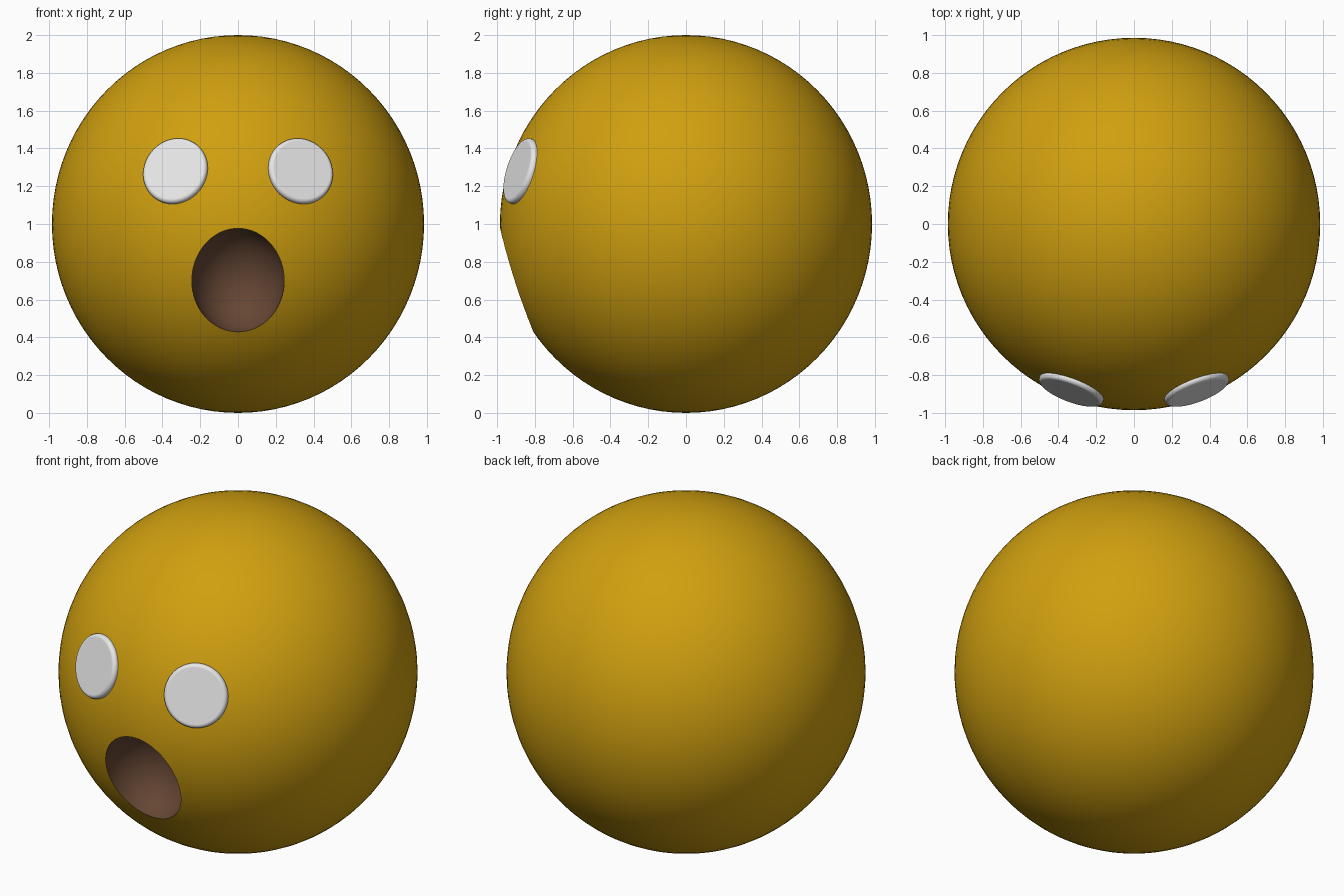
import bpy
from math import radians, sqrt
from mathutils import Vector

cube = bpy.data.objects.get("Cube")
if cube:
    bpy.data.objects.remove(cube)


def make_material(name, rgb):
    mat = bpy.data.materials.new(name)
    mat.use_nodes = True
    mat.diffuse_color = (*rgb, 1)
    bsdf = next(n for n in mat.node_tree.nodes if n.type == "BSDF_PRINCIPLED")
    bsdf.inputs["Base Color"].default_value = (*rgb, 1)
    bsdf.inputs["Roughness"].default_value = 0.6
    return mat


yellow = make_material("golden_yellow", (0.63, 0.35, 0.005))
brown = make_material("mouth_brown", (0.13, 0.062, 0.034))
white = make_material("eye_white", (0.8, 0.8, 0.8))


def finish(name, *mats):
    obj = bpy.context.object
    obj.name = obj.data.name = name
    for mat in mats:
        obj.data.materials.append(mat)
    return obj


def apply_modifier(obj, kind, **settings):
    bpy.ops.object.select_all(action="DESELECT")
    bpy.context.view_layer.objects.active = obj
    obj.select_set(True)
    mod = obj.modifiers.new(kind.title(), kind)
    for key, value in settings.items():
        setattr(mod, key, value)
    bpy.ops.object.modifier_apply(modifier=mod.name)


def ellipsoid(name, location, scale, segments, tilt=0):
    bpy.ops.mesh.primitive_uv_sphere_add(
        segments=segments, ring_count=segments // 2, radius=1,
        location=location, rotation=(radians(tilt), 0, 0))
    bpy.context.object.scale = scale
    return finish(name, yellow, brown)


# Round head
WIDTH = 0.985
head = ellipsoid("head", (0, 0, 1), (WIDTH, WIDTH, 1), 96)

# Open mouth: a bowl scooped out along the surface direction
cutter = ellipsoid("mouth_cutter", (0, -0.895, 0.703), (0.245, 0.288, 0.25), 64, tilt=108.7)
cutter.hide_render = True
for face in cutter.data.polygons:
    face.material_index = 1
bpy.context.view_layer.update()
apply_modifier(head, "BOOLEAN", object=cutter, operation="DIFFERENCE",
               solver="EXACT", material_mode="INDEX")
bpy.data.objects.remove(cutter)
bpy.ops.object.shade_smooth_by_angle(angle=radians(35))

# Eyes: rounded discs half sunk into the head
DEPTH = 0.08
for name, side in (("left_eye", 1), ("right_eye", -1)):
    x, z = 0.335 * side, 0.283
    y = -WIDTH * sqrt(1 - (x / WIDTH) ** 2 - z ** 2)
    spot = Vector((x, y, z))
    normal = spot.normalized()
    centre = spot + normal * (0.012 - DEPTH / 2) + Vector((0, 0, 1))
    bpy.ops.mesh.primitive_cylinder_add(
        vertices=64, radius=0.18, depth=DEPTH, location=centre,
        rotation=normal.to_track_quat("Z", "Y").to_euler())
    eye = finish(name, white)
    apply_modifier(eye, "BEVEL", width=0.022, segments=5,
                   limit_method="ANGLE", angle_limit=radians(40))
    bpy.ops.object.shade_smooth_by_angle(angle=radians(40))
    eye.modifiers.new("Flat cap shading", "WEIGHTED_NORMAL")
